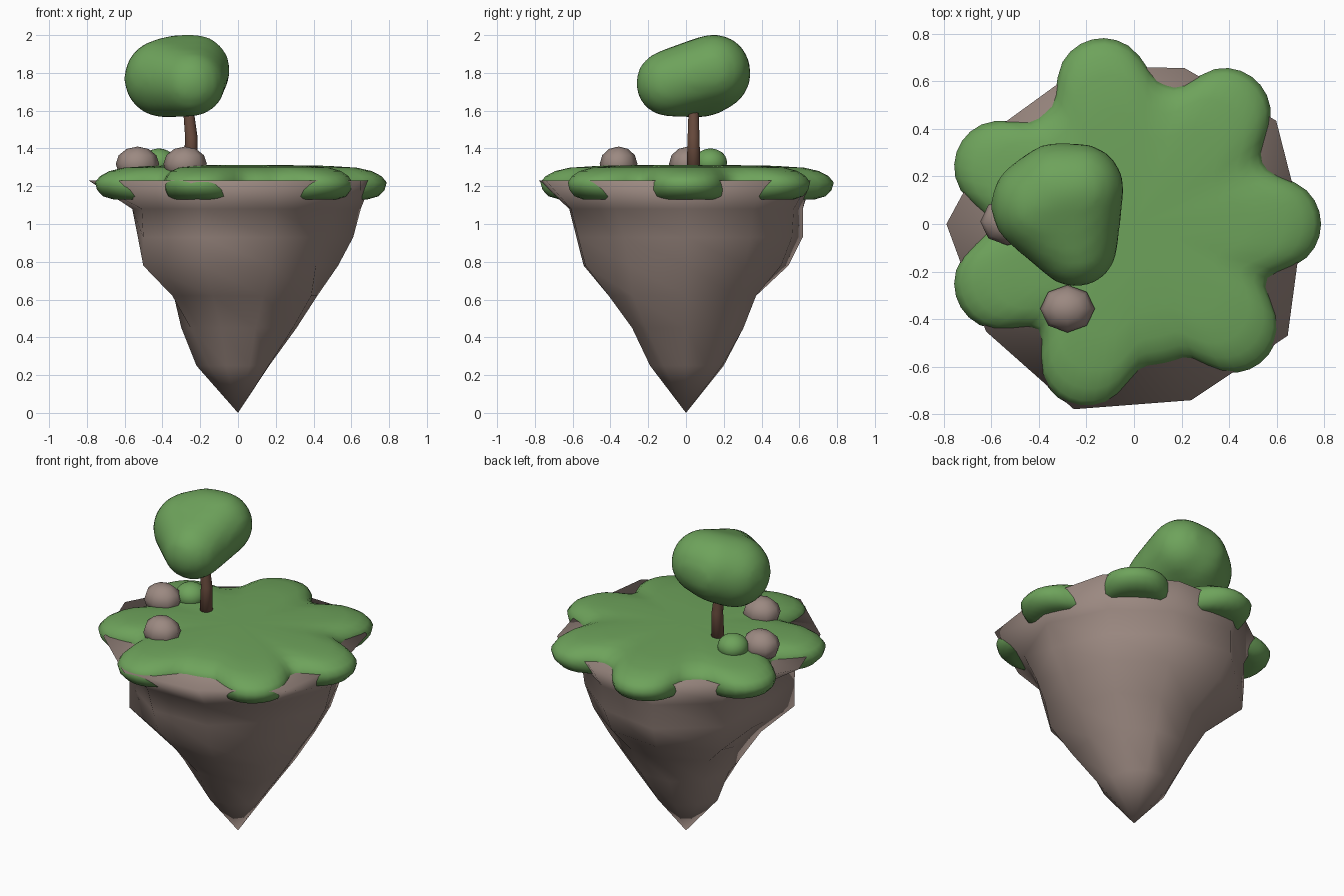
import bpy, bmesh, math
from mathutils import Vector

cube = bpy.data.objects.get("Cube")
if cube:
    bpy.data.objects.remove(cube)


def material(name, rgb):
    mat = bpy.data.materials.new(name)
    mat.use_nodes = True
    mat.diffuse_color = (*rgb, 1)
    bsdf = next(n for n in mat.node_tree.nodes if n.type == 'BSDF_PRINCIPLED')
    bsdf.inputs["Base Color"].default_value = (*rgb, 1)
    return mat


STONE = material("stone", (0.33, 0.25, 0.22))
GRASS = material("leaf green", (0.155, 0.365, 0.105))
BARK = material("bark brown", (0.15, 0.075, 0.05))


def finish(name, bm, mat):
    """Turn a bmesh into a smooth shaded object."""
    bmesh.ops.recalc_face_normals(bm, faces=bm.faces)
    for face in bm.faces:
        face.smooth = True
    mesh = bpy.data.meshes.new(name)
    bm.to_mesh(mesh)
    bm.free()
    mesh.materials.append(mat)
    obj = bpy.data.objects.new(name, mesh)
    bpy.context.collection.objects.link(obj)
    return obj


def loft(name, top, rings, bottom, mat):
    """Skin a stack of rings and close it with a point at each end."""
    bm = bmesh.new()
    first, last = bm.verts.new(top), bm.verts.new(bottom)
    loops = [[bm.verts.new(p) for p in ring] for ring in rings]
    n = len(loops[0])
    for i in range(n):
        j = (i + 1) % n
        bm.faces.new((first, loops[0][i], loops[0][j]))
        bm.faces.new((last, loops[-1][j], loops[-1][i]))
        for a, b in zip(loops, loops[1:]):
            bm.faces.new((a[i], b[i], b[j], a[j]))
    return finish(name, bm, mat)


def polar(radius, angle, z, centre=(0, 0)):
    return (centre[0] + radius * math.cos(angle),
            centre[1] + radius * math.sin(angle), z)


def place(made, centre, size):
    for v in made["verts"]:
        v.co = Vector(c + s * k for c, s, k in zip(centre, size, v.co))


# Floating rock: ten-sided rings of uneven radius narrowing to a point
SIDES = 10
levels = {
    1.23: [.71, .74, .69, .70, .70, .79, .77, .82, .78, .80],
    1.08: [.65, .60, .60, .65, .63, .56, .63, .65, .64, .63],
    0.93: [.61, .58, .59, .65, .63, .53, .62, .61, .60, .56],
    0.78: [.53, .53, .53, .57, .62, .47, .62, .57, .56, .51],
    0.62: [.42, .44, .39, .39, .41, .34, .43, .43, .43, .48],
    0.45: [.31, .33, .32, .32, .31, .30, .31, .29, .30, .36],
    0.25: [.165, .18, .20, .21, .20, .22, .19, .20, .20, .20],
}
angles = [math.tau * i / SIDES for i in range(SIDES)]
loft("floating_rock", (0, 0, 1.23),
     [[polar(r, a, z) for r, a in zip(radii, angles)]
      for z, radii in levels.items()], (0, 0, 0), STONE)

# Grass cap: rounded edge profile swept round a disc with seven round lobes
STEPS = 98
lobes = [(.59, 0), (.38, .46), (-.13, .585), (-.56, .24),
         (-.56, -.25), (-.2, -.575), (.41, -.43)]
edge = [(.3, 1.312), (.6, 1.308), (.8, 1.298), (.9, 1.28), (.965, 1.253),
        (1, 1.22), (.985, 1.18), (.945, 1.147), (.87, 1.13), (.65, 1.145)]


def outline(a, disc=.605, lobe=.2):
    """Distance from the middle to the far side of the disc or a lobe."""
    reach = disc
    for x, y in lobes:
        along = x * math.cos(a) + y * math.sin(a)
        across = x * math.sin(a) - y * math.cos(a)
        if along > 0 and abs(across) < lobe:
            reach = max(reach, along + math.sqrt(lobe ** 2 - across ** 2))
    return reach


turns = [math.tau * i / STEPS for i in range(STEPS)]
reach = [outline(a) for a in turns]
reach = [(reach[i - 1] + 2 * reach[i] + reach[(i + 1) % STEPS]) / 4
         for i in range(STEPS)]
loft("grass_cap", (0, 0, 1.312),
     [[polar(t * r, a, z) for r, a in zip(reach, turns)] for t, z in edge],
     (0, 0, 1.15), GRASS)

# Tree trunk: slightly bent and tapered
trunk = [(-.28, .026, 1.75), (-.262, .028, 1.6), (-.247, .033, 1.46),
         (-.25, .038, 1.28)]
loft("tree_trunk", (-.28, .04, 1.75),
     [[polar(r, a, z, (x, .04)) for a in angles] for x, r, z in trunk],
     (-.25, .04, 1.27), BARK)

# Tree crown: hull of four balls, evened out and softened
bm = bmesh.new()
for centre, r in (((-.395, .08, 1.772), .21), ((-.23, .15, 1.815), .19),
                  ((-.245, -.09, 1.745), .178), ((-.32, .14, 1.798), .205)):
    place(bmesh.ops.create_icosphere(bm, subdivisions=3, radius=1),
          centre, (r, r, r))
hull = bmesh.ops.convex_hull(bm, input=bm.verts)
inner = [v for v in hull["geom_interior"] if isinstance(v, bmesh.types.BMVert)]
bmesh.ops.delete(bm, geom=inner, context='VERTS')
crown = finish("tree_crown", bm, GRASS)
remesh = crown.modifiers.new("even", 'REMESH')
remesh.mode = 'VOXEL'
remesh.voxel_size = 0.03
remesh.use_smooth_shade = True
soften = crown.modifiers.new("soften", 'SMOOTH')
soften.factor = 0.5
soften.iterations = 6

# Faceted boulders on the grass
for name, centre in (("front_boulder", (-.28, -.357, 1.318)),
                     ("side_boulder", (-.532, .01, 1.318))):
    bm = bmesh.new()
    place(bmesh.ops.create_uvsphere(bm, u_segments=8, v_segments=6, radius=1),
          centre, (.115, .1, .092))
    finish(name, bm, STONE)

# Small bush beside the tree
bm = bmesh.new()
place(bmesh.ops.create_icosphere(bm, subdivisions=3, radius=1),
      (-.42, .13, 1.325), (.09, .088, .075))
finish("bush", bm, GRASS)
